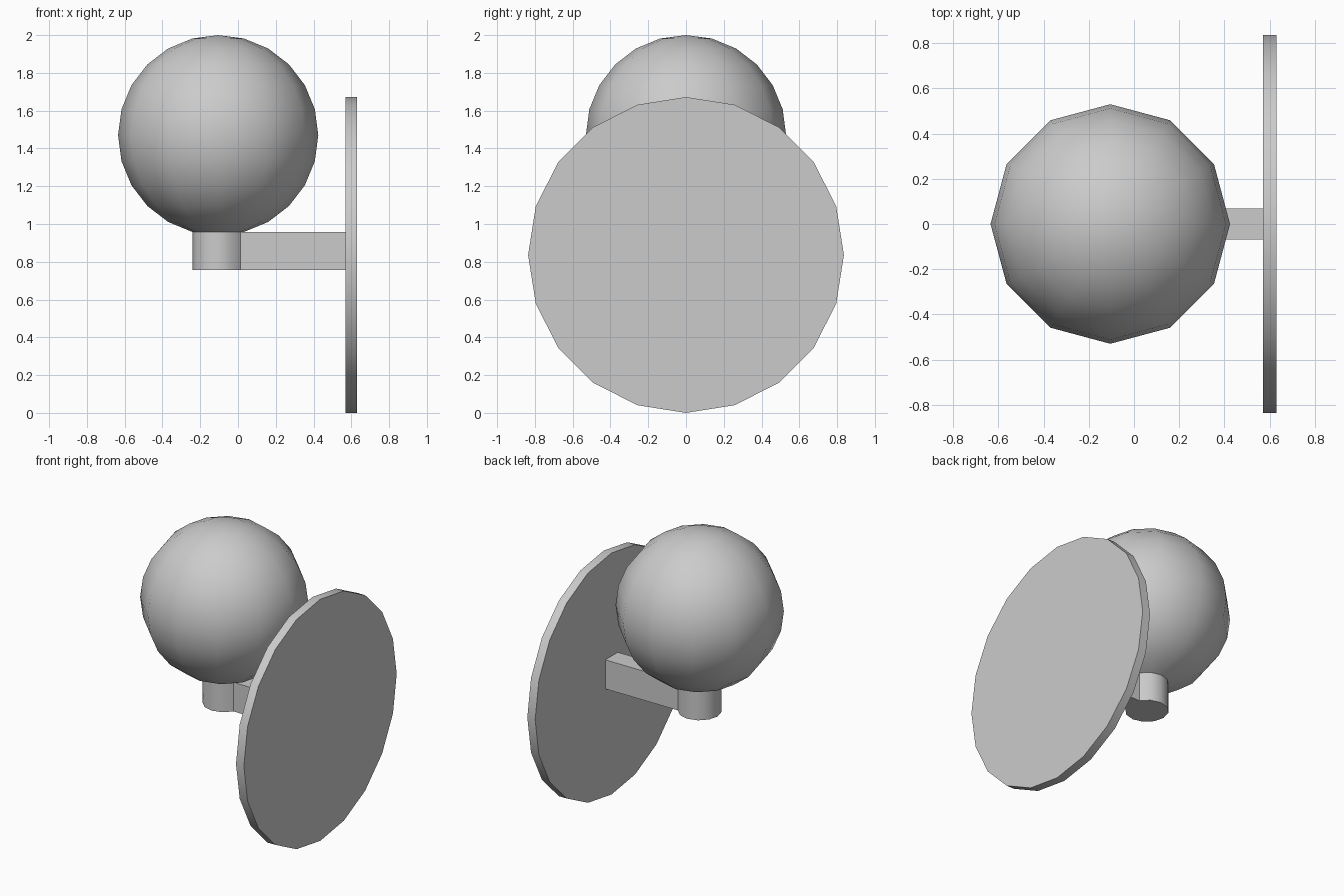
import bpy, bmesh
from math import radians, pi
from mathutils import Matrix, Vector

if "Cube" in bpy.data.objects:
    bpy.data.objects.remove(bpy.data.objects["Cube"])

CX, CZ, R = -0.105, 1.47, 0.53      # globe centre and radius
NECK_Z, PLATE_X = 0.757, 0.57       # bottom of neck, inner face of plate


def finish(name, bm):
    bmesh.ops.recalc_face_normals(bm, faces=bm.faces)
    mesh = bpy.data.meshes.new(name)
    bm.to_mesh(mesh)
    bm.free()
    obj = bpy.data.objects.new(name, mesh)
    bpy.context.collection.objects.link(obj)
    bpy.ops.object.select_all(action='DESELECT')
    obj.select_set(True)
    bpy.context.view_layer.objects.active = obj
    bpy.ops.object.shade_smooth_by_angle(angle=radians(35))
    return obj


# Globe: 12-sided sphere with its lowest point opened
bm = bmesh.new()
bmesh.ops.create_uvsphere(bm, u_segments=12, v_segments=12, radius=R,
                          matrix=Matrix.Translation((CX, 0, CZ)))
lowest = min(bm.verts, key=lambda v: v.co.z)
bmesh.ops.delete(bm, geom=[lowest], context='VERTS')

# Neck: opening pulled straight down and capped
rim = [e for e in bm.edges if e.is_boundary]
new = bmesh.ops.extrude_edge_only(bm, edges=rim)['geom']
neck_faces = [g for g in new if isinstance(g, bmesh.types.BMFace)]
for v in (g for g in new if isinstance(g, bmesh.types.BMVert)):
    v.co.z = NECK_Z
bmesh.ops.holes_fill(bm, edges=[e for e in bm.edges if e.is_boundary], sides=0)

# Arm: the two neck faces towards +x pulled out to the plate
side = sorted(neck_faces, key=lambda f: f.calc_center_median().x)[-2:]
out = bmesh.ops.extrude_face_region(bm, geom=side)['geom']
bmesh.ops.delete(bm, geom=[f for f in side if f.is_valid], context='FACES_ONLY')
for v in (g for g in out if isinstance(g, bmesh.types.BMVert)):
    v.co.x = PLATE_X
finish("globe_with_neck_and_arm", bm)

# Round plate: 20-sided disc standing on edge
bm = bmesh.new()
bmesh.ops.create_cone(bm, cap_ends=True, segments=20, radius1=0.836, radius2=0.836,
                      depth=0.06,
                      matrix=Matrix.Translation((PLATE_X + 0.03, 0, 0.836))
                      @ Matrix.Rotation(pi / 2, 4, 'Y'))
finish("round_plate", bm)
